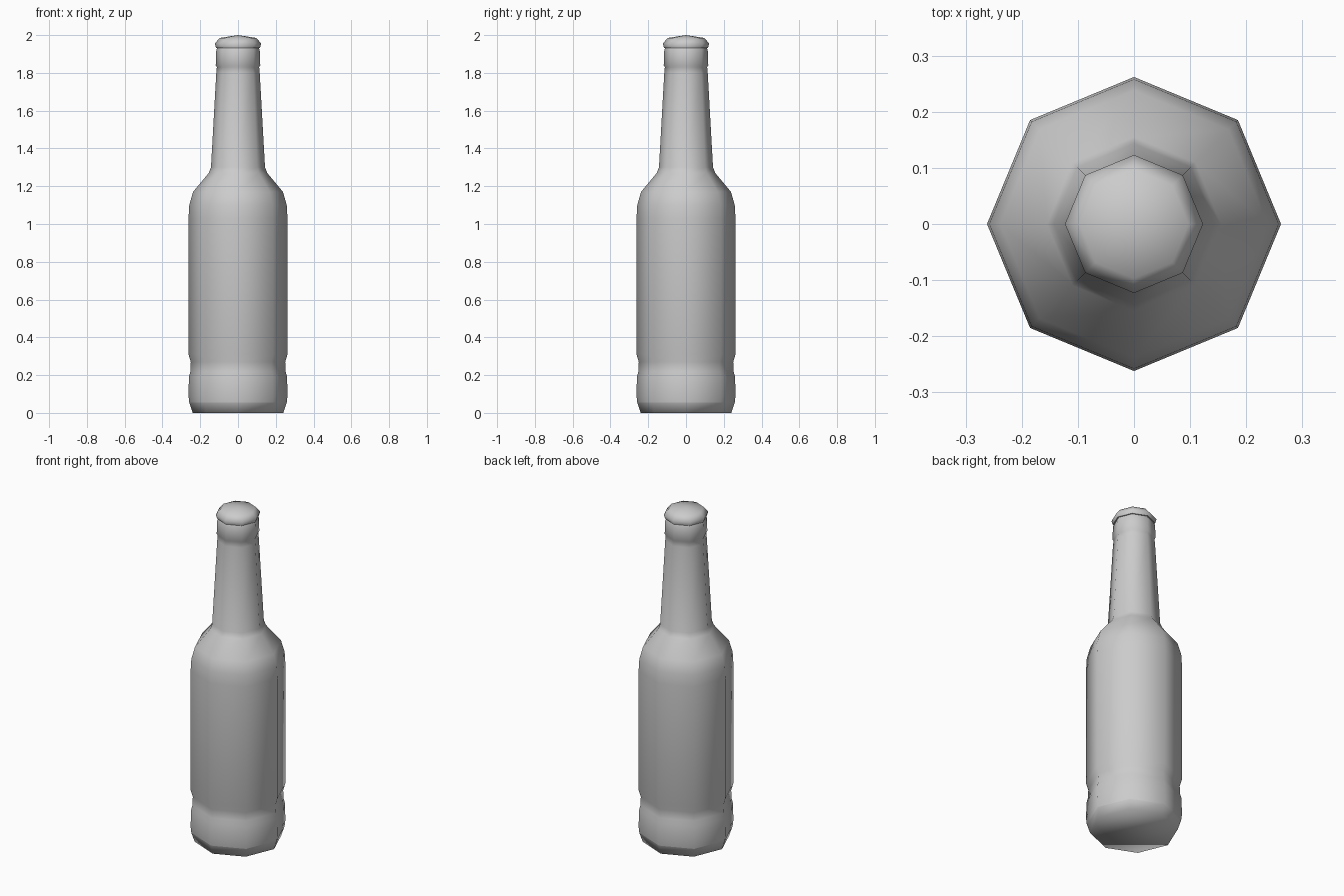
import bpy, bmesh, math

if "Cube" in bpy.data.objects:
    bpy.data.objects.remove(bpy.data.objects["Cube"])

SIDES = 8


def lathe(name, profile, sharp_z=()):
    """Revolve (radius, z) points into an eight-sided smooth part; radius 0 makes a fan tip."""
    bm = bmesh.new()
    rings = []
    for r, z in profile:
        count = SIDES if r > 0 else 1
        rings.append([bm.verts.new((r * math.cos(i * math.tau / SIDES),
                                    r * math.sin(i * math.tau / SIDES), z))
                      for i in range(count)])
    for a, b in zip(rings, rings[1:]):
        for i in range(SIDES):
            j = (i + 1) % SIDES
            if len(a) == 1:
                bm.faces.new((a[0], b[j], b[i]))
            elif len(b) == 1:
                bm.faces.new((a[i], a[j], b[0]))
            else:
                bm.faces.new((a[i], a[j], b[j], b[i]))
    if len(rings[0]) > 1 and profile[0][1] == 0:
        bm.faces.new(rings[0][::-1])
    for f in bm.faces:
        f.smooth = True
    # Hard horizontal rings
    for e in bm.edges:
        z0, z1 = (v.co.z for v in e.verts)
        if abs(z0 - z1) < 1e-5 and any(abs(z0 - s) < 1e-4 for s in sharp_z):
            e.smooth = False
    mesh = bpy.data.meshes.new(name)
    bm.to_mesh(mesh)
    bm.free()
    obj = bpy.data.objects.new(name, mesh)
    bpy.context.collection.objects.link(obj)
    return obj


# Glass: base, grooved heel, body, shoulder and tapering neck
lathe("bottle", [
    (0.24, 0), (0.258, 0.055), (0.262, 0.09), (0.26, 0.19), (0.252, 0.22),
    (0.25, 0.27), (0.262, 0.31), (0.262, 1.03), (0.258, 1.10),
    (0.238, 1.17), (0.155, 1.27), (0.143, 1.30), (0.115, 1.80),
    (0.112, 1.83), (0.118, 1.84), (0.115, 1.92), (0.108, 1.935),
], sharp_z=(0.055,))

# Crown cap with flared rim and low domed top
lathe("cap", [
    (0.108, 1.932), (0.116, 1.932), (0.123, 1.955), (0.097, 1.985), (0, 2.0),
], sharp_z=(1.932,))
